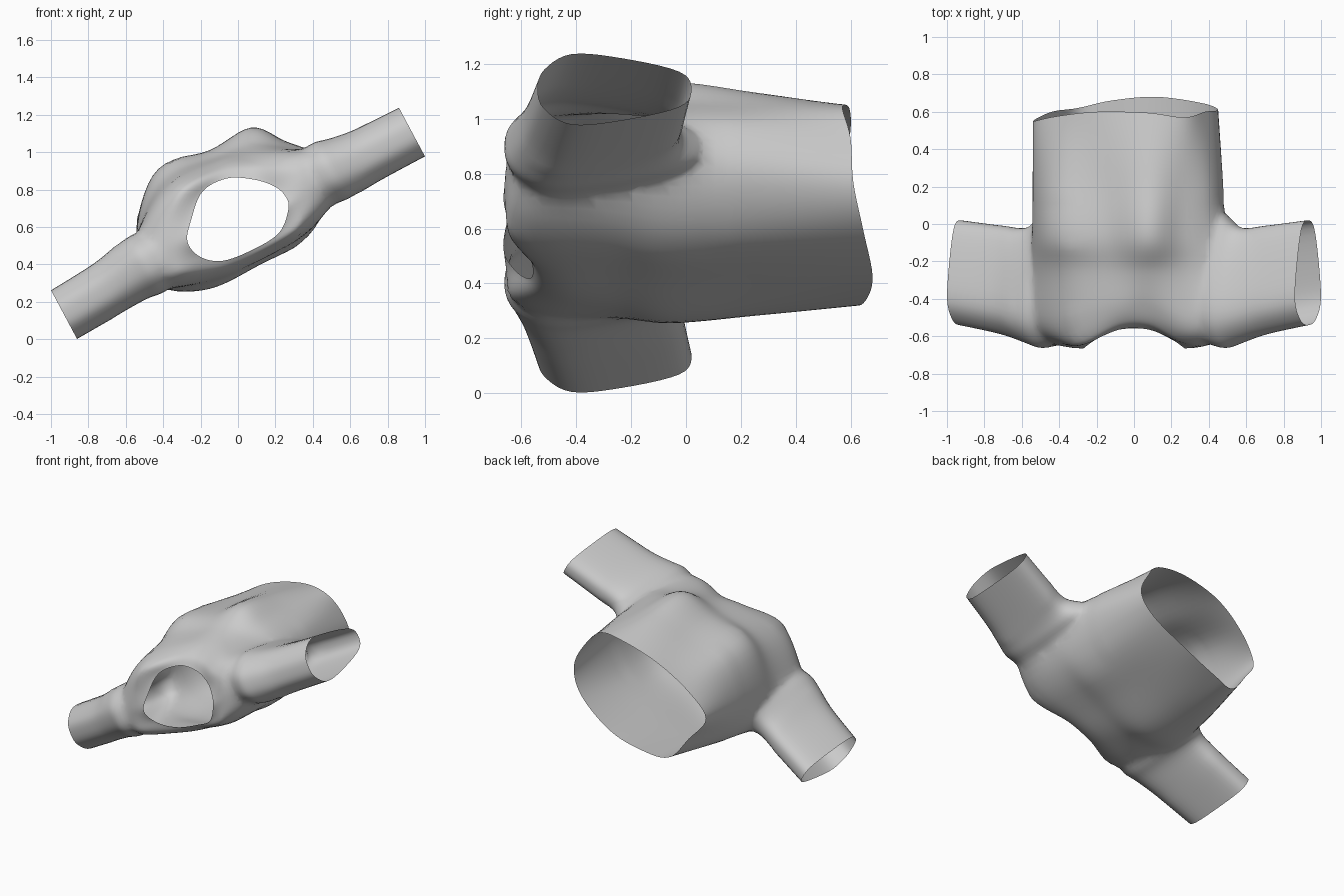
import bpy, bmesh
from math import radians
from mathutils import Vector, Matrix

if "Cube" in bpy.data.objects:
    bpy.data.objects.remove(bpy.data.objects["Cube"])


def spline(pts, steps, closed):
    """Catmull-Rom through a few points."""
    n, out = len(pts), []
    for i in range(n if closed else n - 1):
        pick = (lambda k: pts[k % n]) if closed else (lambda k: pts[max(0, min(n - 1, k))])
        a, b, c, d = (pick(i + k) for k in (-1, 0, 1, 2))
        for s in range(steps):
            t = s / steps
            out.append(0.5 * (2 * b + (c - a) * t + (2 * a - 5 * b + 4 * c - d) * t * t
                              + (3 * b - a - 3 * c + d) * t ** 3))
    if not closed:
        out.append(pts[-1])
    return out


def loft(name, rings, around, along):
    """Closed tube through section rings; returns object and its two cap centres."""
    rings = [spline(r, around, True) for r in rings]
    cols = [spline([r[i] for r in rings], along, False) for i in range(len(rings[0]))]
    n, m = len(cols), len(cols[0])
    bm = bmesh.new()
    v = [[bm.verts.new(p) for p in c] for c in cols]
    caps = []
    for k in (0, m - 1):
        c = sum((col[k].copy() for col in cols), Vector()) / n
        caps.append(c)
        cv = bm.verts.new(c)
        for i in range(n):
            bm.faces.new((v[i][k], v[(i + 1) % n][k], cv))
    for i in range(n):
        for k in range(m - 1):
            j = (i + 1) % n
            bm.faces.new((v[i][k], v[j][k], v[j][k + 1], v[i][k + 1]))
    bmesh.ops.recalc_face_normals(bm, faces=bm.faces)
    me = bpy.data.meshes.new(name)
    bm.to_mesh(me)
    bm.free()
    ob = bpy.data.objects.new(name, me)
    bpy.context.collection.objects.link(ob)
    return ob, caps


# Body sections (x, z), from the right side over the top and round
hem = [(.45, .77), (.38, .93), (.27, 1.04), (.07, 1.04), (-.2, .96), (-.42, .81),
       (-.54, .64), (-.44, .49), (-.3, .33), (-.12, .345), (.12, .43), (.37, .6)]
hem_depth = [.61, .60, .57, .595, .60, .575, .55, .60, .62, .66, .68, .645]
chest = [(.49, .8), (.43, .98), (.25, 1.06), (.07, 1.13), (-.15, 1.01), (-.43, .92),
         (-.54, .62), (-.52, .38), (-.4, .27), (-.15, .27), (.12, .4), (.38, .55)]
yoke = [(.54, .85), (.45, 1.0), (.28, 1.0), (.08, .98), (-.1, .95), (-.37, .82),
        (-.52, .58), (-.55, .38), (-.42, .28), (-.12, .33), (.1, .42), (.4, .6)]
neck = [(.27, .7), (.25, .77), (.19, .82), (.08, .855), (-.06, .86), (-.19, .79),
        (-.25, .64), (-.27, .52), (-.2, .44), (-.08, .42), (.08, .48), (.22, .57)]


def mix(a, b, t):
    return [(p[0] + (q[0] - p[0]) * t, p[1] + (q[1] - p[1]) * t) for p, q in zip(a, b)]


def ring(sec, y, curl=0.0):
    """Section at depth y, its sides pushed forward by curl."""
    return [Vector((x, y - curl * min(1, abs(x) / .27) ** 2, z)) for x, z in sec]


body, body_caps = loft("shirt", [
    [Vector((x, y, z)) for (x, z), y in zip(hem, hem_depth)],
    ring(mix(hem, chest, .6), .25),
    ring(chest, -.06),
    ring(mix(chest, yoke, .6), -.25),
    ring(yoke, -.42, .1),
    ring(mix(yoke, neck, .45), -.52, .12),
    ring(neck, -.555, .11)], 6, 7)

# Sleeve: teardrop section (fraction along depth, half thickness)
half = [(.04, .55), (.22, 1.0), (.55, .88), (.92, .5)]
tear = [(0, 0)] + half + [(1, 0)] + [(f, -t) for f, t in reversed(half)]
up = Vector((-.47, 0, .88)).normalized()
# centre x, centre z, half thickness, front y, back y, rise of the left sleeve
stations = [(.93, 1.108, .145, -.54, .02, 0), (.7, .99, .15, -.59, -.01, .02),
            (.56, .925, .165, -.64, -.02, .05), (.47, .89, .175, -.665, .06, .06),
            (.34, .82, .14, -.6, 0, .06)]


def sleeve(name, turn, left):
    return loft(name, [[turn @ (Vector((x, y0 + (y1 - y0) * f, z - left * rise)) + up * (t * h))
                        for f, t in tear] for x, z, h, y0, y1, rise in stations], 5, 5)


pivot = Matrix.Translation((0, 0, .62))
half_turn = pivot @ Matrix.Rotation(radians(180), 4, 'Y') @ pivot.inverted()
openings = list(body_caps)
bpy.context.view_layer.objects.active = body
for name, turn, left in (("right_sleeve", Matrix.Identity(4), 0), ("left_sleeve", half_turn, 1)):
    ob, caps = sleeve(name, turn, left)
    openings.append(caps[0])
    mod = body.modifiers.new(name, 'BOOLEAN')
    mod.operation, mod.solver, mod.object = 'UNION', 'EXACT', ob
    bpy.ops.object.modifier_apply(modifier=name)
    bpy.data.objects.remove(ob)

# Open the neck, hem and cuffs, then soften the armhole seams
bm = bmesh.new()
bm.from_mesh(body.data)
bmesh.ops.delete(bm, geom=[v for v in bm.verts if any((v.co - c).length < 1e-3 for c in openings)],
                 context='VERTS')


def seam_verts():
    return [v for v in bm.verts if .34 < abs(v.co.x) < .66 and v.co.y < .12 and not v.is_boundary]


bmesh.ops.remove_doubles(bm, verts=seam_verts(), dist=.01)
seam = seam_verts()
for _ in range(5):
    bmesh.ops.smooth_vert(bm, verts=seam, factor=.5, use_axis_x=True, use_axis_y=True, use_axis_z=True)
bmesh.ops.recalc_face_normals(bm, faces=bm.faces)
bm.to_mesh(body.data)
bm.free()
body.select_set(True)
bpy.ops.object.shade_smooth_by_angle(angle=radians(50))
